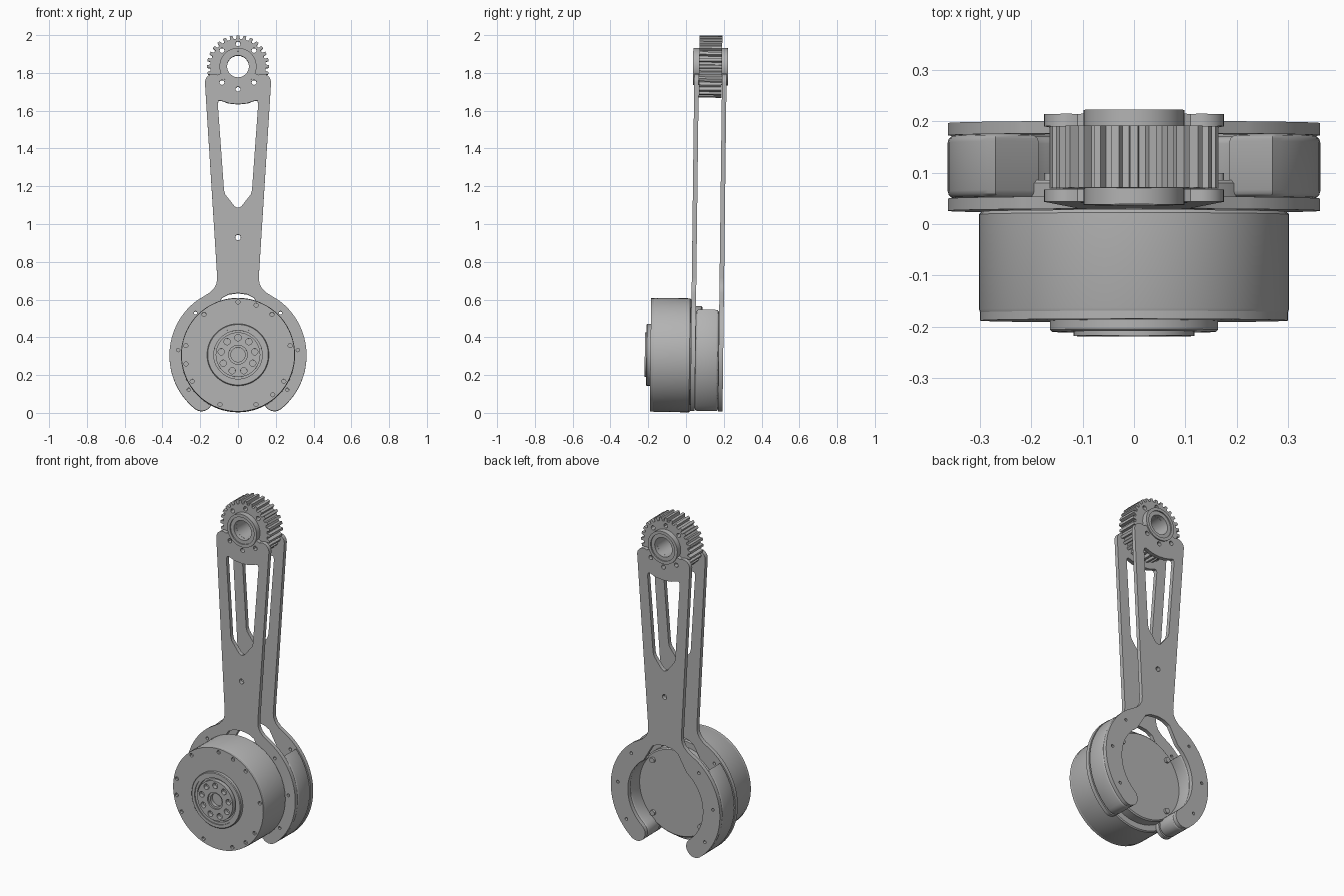
import bpy, bmesh
from math import sin, cos, radians, tau
from mathutils import Matrix

cube = bpy.data.objects.get("Cube")
if cube:
    bpy.data.objects.remove(cube, do_unlink=True)

grey = bpy.data.materials.new("machined_grey")
grey.use_nodes = True
COLOUR = (0.45, 0.45, 0.45, 1)
grey.diffuse_color = COLOUR
grey.node_tree.nodes["Principled BSDF"].inputs["Base Color"].default_value = COLOUR

MOTOR_Z, GEAR_Z = 0.305, 1.835
LEAN = Matrix.Rotation(-0.0122, 4, "X")   # the whole assembly leans back slightly


def arc(cx, cz, r, a0, a1, n=16):
    """Points along an arc, angles in degrees."""
    angles = [radians(a0 + (a1 - a0) * i / n) for i in range(n + 1)]
    return [(cx + r * cos(a), cz + r * sin(a)) for a in angles]


def circle(cx, cz, r, n=24):
    return arc(cx, cz, r, 0, 360, n)[:-1]


def bolt_circle(cz, radius, r, angles):
    return [circle(radius * cos(radians(a)), cz + radius * sin(radians(a)), r, 12)
            for a in angles]


def mirrored(half):
    """Close a right-hand half outline with its mirror image."""
    return half + [(-x, z) for x, z in reversed(half) if x > 1e-4]


def finish(name, mesh):
    bm = bmesh.new()
    bm.from_mesh(mesh)
    bmesh.ops.remove_doubles(bm, verts=bm.verts, dist=1e-5)
    bmesh.ops.recalc_face_normals(bm, faces=bm.faces)
    bm.to_mesh(mesh)
    bm.free()
    mesh.transform(LEAN)
    mesh.materials.clear()
    mesh.materials.append(grey)
    ob = bpy.data.objects.new(name, mesh)
    bpy.context.collection.objects.link(ob)
    bpy.ops.object.select_all(action="DESELECT")
    ob.select_set(True)
    bpy.context.view_layer.objects.active = ob
    bpy.ops.object.shade_smooth_by_angle(angle=radians(30))
    return ob


def plate(name, outlines, y0, y1, soft=0.0):
    """Extrude an outline with holes from y0 to y1, with optional soft edges."""
    cu = bpy.data.curves.new(name, "CURVE")
    cu.dimensions, cu.fill_mode = "2D", "BOTH"
    cu.extrude = (y1 - y0) / 2 - soft
    cu.bevel_depth, cu.bevel_resolution, cu.offset = soft, 2, -soft
    for pts in outlines:
        sp = cu.splines.new("POLY")
        sp.points.add(len(pts) - 1)
        for p, (x, z) in zip(sp.points, pts):
            p.co = (x, z, 0, 1)
        sp.use_cyclic_u = True
    tmp = bpy.data.objects.new(name + "_outline", cu)
    bpy.context.collection.objects.link(tmp)
    deps = bpy.context.evaluated_depsgraph_get()
    mesh = bpy.data.meshes.new_from_object(tmp.evaluated_get(deps))
    bpy.data.objects.remove(tmp, do_unlink=True)
    mesh.transform(Matrix.Translation((0, (y0 + y1) / 2, 0)) @ Matrix.Rotation(radians(90), 4, "X"))
    return finish(name, mesh)


def lathe(name, profile, cz, closed=False, n=72):
    """Revolve (radius, y) points about the y axis at height cz."""
    bm = bmesh.new()
    verts = [bm.verts.new((r, y, cz)) for r, y in profile]
    pairs = list(zip(verts, verts[1:])) + ([(verts[-1], verts[0])] if closed else [])
    edges = [bm.edges.new(p) for p in pairs]
    bmesh.ops.spin(bm, geom=verts + edges, cent=(0, 0, cz), axis=(0, 1, 0),
                   angle=tau, steps=n, use_duplicate=False)
    mesh = bpy.data.meshes.new(name)
    bm.to_mesh(mesh)
    bm.free()
    return finish(name, mesh)


# Arm plates: open ring, tapered neck and rounded shoulders
R_IN, R_OUT, TIP = 0.25, 0.363, -51
tip_r, tip_mid = (R_OUT - R_IN) / 2, (R_OUT + R_IN) / 2
tip_x = tip_mid * cos(radians(TIP))
tip_z = MOTOR_Z + tip_mid * sin(radians(TIP))
tip_cap = arc(tip_x, tip_z, tip_r, TIP - 180, TIP, 12)[1:-1]

arm = [(0, 0.635), (0.05, 0.628), (0.085, 0.61)]
arm += arc(0, MOTOR_Z, R_IN, 55, TIP, 24) + tip_cap
arm += arc(0, MOTOR_Z, R_OUT, TIP, 53, 30)
arm += [(0.15, 0.637), (0.127, 0.66), (0.114, 0.685), (0.11, 0.717)]
arm += arc(0.13, 1.75, 0.045, 0, 90, 8) + [(0.11, 1.79)]
arm += arc(0, GEAR_Z, 0.095, -22, 90, 12)
window = [(0, 1.635), (0.05, 1.64), (0.09, 1.654), (0.102, 1.653), (0.107, 1.638),
          (0.074, 1.18), (0.068, 1.158), (0.018, 1.094), (0, 1.086)]
holes = [circle(0, GEAR_Z, 0.058), circle(0, 0.93, 0.015, 12)]
holes += bolt_circle(GEAR_Z, 0.12, 0.013, (225, 270, 315))
ring_holes = bolt_circle(MOTOR_Z, 0.318, 0.009, (-35, 5, 45, 135, 175, 215))
for name, y0, y1 in (("front_arm_plate", 0.022, 0.046), ("back_arm_plate", 0.169, 0.193)):
    plate(name, [mirrored(arm), mirrored(window)] + holes + ring_holes, y0, y1)

# Soft-edged spacer blocks between the ring plates
block = arc(0, MOTOR_Z, R_IN, 42, TIP, 20) + tip_cap + arc(0, MOTOR_Z, R_OUT, TIP, 42, 24)
for side, sx in (("left", 1), ("right", -1)):
    plate(side + "_spacer", [[(sx * x, z) for x, z in block]], 0.046, 0.169, 0.014)

# Toothed pulley at the top
TEETH = 28
gear = []
for i in range(TEETH):
    for offset, r in ((-0.3, 0.146), (-0.2, 0.165), (0.2, 0.165), (0.3, 0.146)):
        a = tau * (i + offset) / TEETH + tau / 4
        gear.append((r * cos(a), GEAR_Z + r * sin(a)))
gear_holes = bolt_circle(GEAR_Z, 0.12, 0.013, (45, 90, 135, 225, 270, 315))
plate("pulley", [gear, circle(0, GEAR_Z, 0.058)] + gear_holes, 0.047, 0.168)

# Bearing sleeve through the pulley, recessed at both ends
lathe("bearing_sleeve", [(0.058, 0.025), (0.08, 0.025), (0.08, 0.015), (0.098, 0.015),
                         (0.098, 0.2), (0.08, 0.2), (0.08, 0.19), (0.058, 0.19)],
      GEAR_Z, closed=True, n=48)

# Motor can, with a drilled front face
lathe("motor_body", [(0, -0.176), (0.3, -0.176), (0.302, -0.17), (0.302, 0.015),
                     (0.296, 0.021), (0, 0.021)], MOTOR_Z)
screws = (10, 50, 70, 90, 130, 170, 190, 210, 250, 290, 311, 330)
plate("motor_face", [circle(0, MOTOR_Z, 0.3, 72)] + bolt_circle(MOTOR_Z, 0.28, 0.011, screws),
      -0.192, -0.176)

# Output hub: stepped ring around a drilled flange
lathe("hub_ring", [(0.128, -0.19), (0.128, -0.208), (0.142, -0.208), (0.142, -0.214),
                   (0.16, -0.214), (0.164, -0.21), (0.164, -0.19)], MOTOR_Z, closed=True)
plate("output_flange", [circle(0, MOTOR_Z, 0.118, 48), circle(0, MOTOR_Z, 0.05)]
      + bolt_circle(MOTOR_Z, 0.09, 0.017, range(10, 370, 40)), -0.222, -0.196)
lathe("flange_collar", [(0.038, -0.19), (0.038, -0.212), (0.05, -0.212), (0.05, -0.19)],
      MOTOR_Z, closed=True, n=32)

# Back cover inside the ring, with screw posts
lathe("back_cover", [(0.262, 0.02), (0.262, 0.074), (0.255, 0.08), (0, 0.08)], MOTOR_Z)
for i, post in enumerate(bolt_circle(MOTOR_Z, 0.225, 0.016, (45, 135, 225, 315))):
    plate(f"cover_screw_{i + 1}", [post], 0.078, 0.094)
